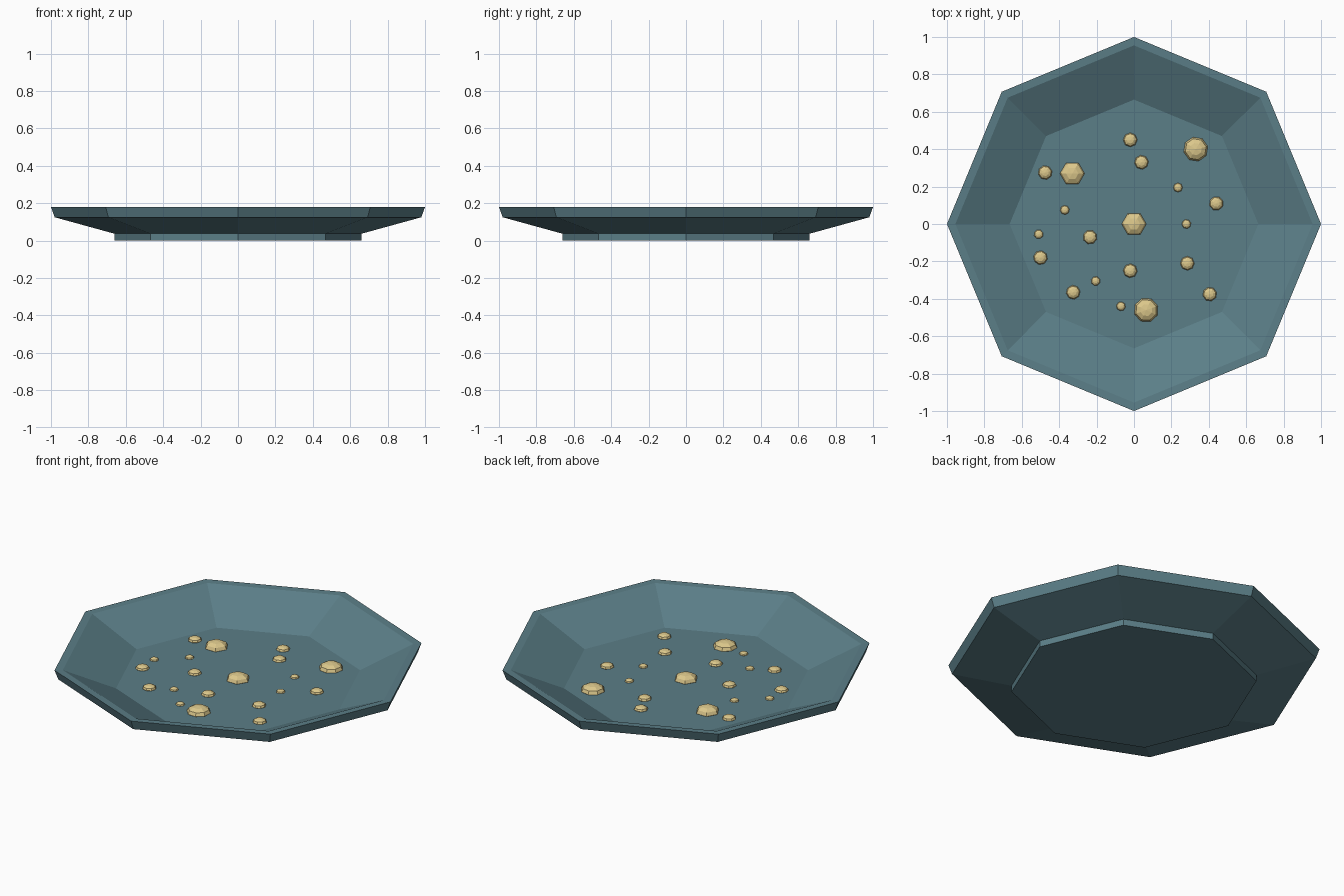
import bpy, bmesh, math
from mathutils import Matrix

if "Cube" in bpy.data.objects:
    bpy.data.objects.remove(bpy.data.objects["Cube"])


def material(name, rgb):
    m = bpy.data.materials.new(name)
    m.diffuse_color = (*rgb, 1.0)
    m.use_nodes = True
    m.node_tree.nodes["Principled BSDF"].inputs["Base Color"].default_value = m.diffuse_color
    return m


teal = material("slate teal", (0.105, 0.21, 0.245))
gold = material("pale gold", (0.72, 0.58, 0.26))


def add_object(name, bm, mat):
    bmesh.ops.recalc_face_normals(bm, faces=bm.faces)
    mesh = bpy.data.meshes.new(name)
    bm.to_mesh(mesh)
    bm.free()
    mesh.materials.append(mat)
    obj = bpy.data.objects.new(name, mesh)
    bpy.context.collection.objects.link(obj)
    return obj


# Octagonal dish: profile (radius, height) from foot, over the rim, to the floor
SIDES = 8
profile = [(0.66, 0.0), (0.66, 0.037), (0.98, 0.125), (1.0, 0.18),
           (0.955, 0.178), (0.665, 0.046)]
bm = bmesh.new()
rings = []
for r, z in profile:
    rings.append([bm.verts.new((r * math.cos(i * math.tau / SIDES),
                                r * math.sin(i * math.tau / SIDES), z))
                  for i in range(SIDES)])
for low, high in zip(rings, rings[1:]):
    for i in range(SIDES):
        j = (i + 1) % SIDES
        bm.faces.new((low[i], low[j], high[j], high[i]))
bm.faces.new(rings[0])
bm.faces.new(rings[-1])
add_object("dish", bm, teal)

# Flattened gold beads half sunk in the floor, grouped by radius
FLOOR = 0.047
beads = {
    "large_bead": (0.066, [(0, 0), (-0.33, 0.27), (0.33, 0.40), (0.065, -0.46)]),
    "medium_bead": (0.038, [(-0.02, 0.45), (0.04, 0.33), (-0.475, 0.275),
                            (0.44, 0.11), (-0.235, -0.07), (-0.5, -0.18),
                            (-0.02, -0.25), (0.285, -0.21), (-0.325, -0.365),
                            (0.405, -0.375)]),
    "small_bead": (0.025, [(0.235, 0.195), (-0.37, 0.075), (0.28, 0.0),
                           (-0.51, -0.055), (-0.205, -0.305), (-0.07, -0.44)]),
}
for name, (radius, spots) in beads.items():
    for n, (x, y) in enumerate(spots):
        bm = bmesh.new()
        sides = 6 if name == "large_bead" and n < 2 else 8
        bmesh.ops.create_uvsphere(
            bm, u_segments=sides, v_segments=6, radius=radius,
            matrix=Matrix.Translation((x, y, FLOOR))
            @ Matrix.Diagonal((1, 1, 0.55, 1))
            @ Matrix.Rotation(math.pi / 2 + n * 0.9 * (sides == 8), 4, 'Z'))
        add_object(f"{name}_{n + 1}", bm, gold)
